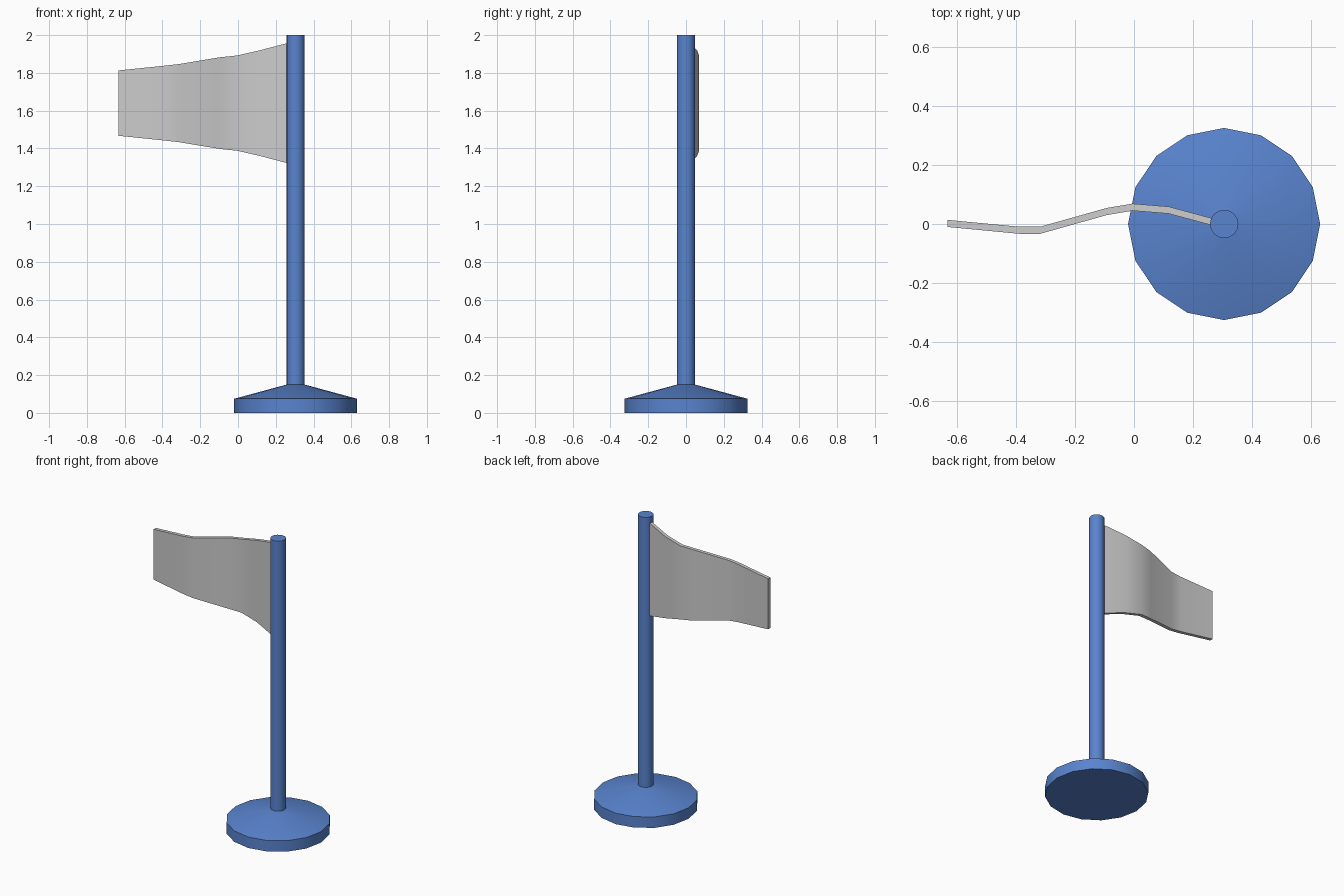
import bpy
import bmesh
from math import cos, sin, tau

if "Cube" in bpy.data.objects:
    bpy.data.objects.remove(bpy.data.objects["Cube"])

POLE_X = 0.305
blue = bpy.data.materials.new("blue_paint")
blue.diffuse_color = (0.10, 0.23, 0.62, 1)
blue.use_nodes = True
blue.node_tree.nodes["Principled BSDF"].inputs["Base Color"].default_value = blue.diffuse_color


def finish(name, bm, material=None):
    bmesh.ops.recalc_face_normals(bm, faces=bm.faces)
    mesh = bpy.data.meshes.new(name)
    bm.to_mesh(mesh)
    bm.free()
    obj = bpy.data.objects.new(name, mesh)
    bpy.context.collection.objects.link(obj)
    if material:
        mesh.materials.append(material)
    bpy.ops.object.select_all(action='DESELECT')
    obj.select_set(True)
    bpy.context.view_layer.objects.active = obj
    bpy.ops.object.shade_smooth_by_angle(angle=0.55)
    return obj


def loft(name, rings, material=None):
    """Skin equal-length closed rings and cap both ends."""
    bm = bmesh.new()
    loops = [[bm.verts.new(p) for p in ring] for ring in rings]
    n = len(loops[0])
    for a, b in zip(loops, loops[1:]):
        for i in range(n):
            j = (i + 1) % n
            bm.faces.new((a[i], a[j], b[j], b[i]))
    bm.faces.new(loops[0])
    bm.faces.new(loops[-1])
    return finish(name, bm, material)


def lathe(name, profile, sides, material):
    rings = [[(POLE_X + r * cos(tau * i / sides), r * sin(tau * i / sides), z)
              for i in range(sides)] for r, z in profile]
    return loft(name, rings, material)


# Weighted base with a shallow conical top, and the pole
lathe("base", [(0.325, 0), (0.325, 0.075), (0.047, 0.15)], 16, blue)
lathe("pole", [(0.048, 0.13), (0.048, 2.0)], 16, blue)

# Waving, tapering flag: x, y of the middle line and half height
stations = [(0.29, 0.001, 0.33), (0.262, 0.008, 0.318), (0.117, 0.047, 0.280),
            (-0.005, 0.057, 0.252), (-0.093, 0.042, 0.243),
            (-0.317, -0.021, 0.206), (-0.39, -0.021, 0.198),
            (-0.632, 0.002, 0.173)]
T, MID = 0.012, 1.64
loft("flag", [[(x, y - T, MID - h), (x, y + T, MID - h),
               (x, y + T, MID + h), (x, y - T, MID + h)]
              for x, y, h in stations])
